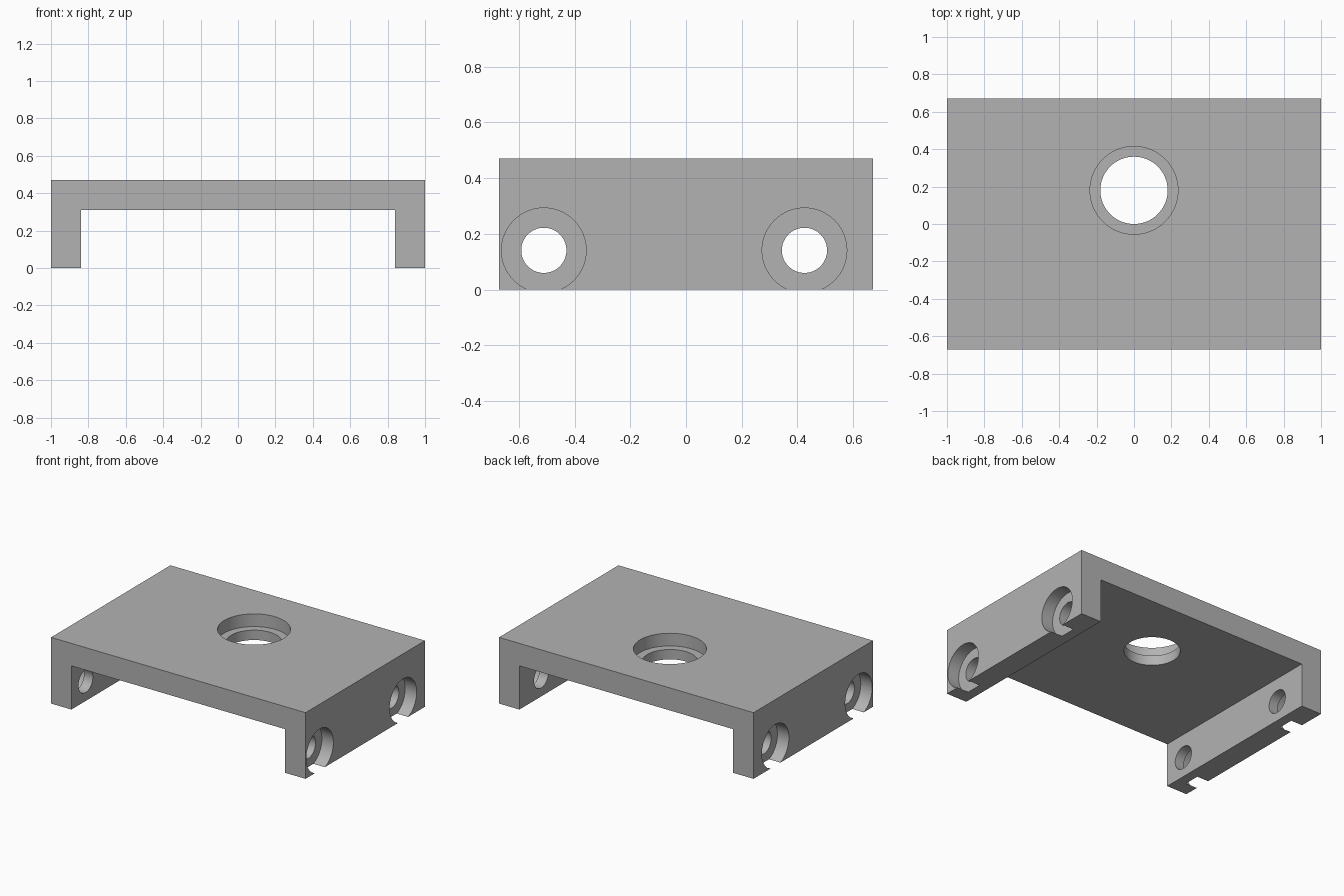
import bpy
import math

old = bpy.data.objects.get("Cube")
if old:
    bpy.data.objects.remove(old, do_unlink=True)

HALF_X, HALF_Y, HEIGHT, WALL = 1.0, 0.67, 0.47, 0.16
BORE_DEPTH = 0.09

# Plain grey metal
grey = bpy.data.materials.new("grey_metal")
grey.use_nodes = True
grey.diffuse_color = (0.45, 0.45, 0.45, 1)
grey.node_tree.nodes["Principled BSDF"].inputs["Base Color"].default_value = grey.diffuse_color

# Channel bracket: U-shaped profile extruded front to back
inner, under = HALF_X - WALL, HEIGHT - WALL
half = [(HALF_X, HEIGHT), (HALF_X, 0), (inner, 0), (inner, under)]
profile = half + [(-x, z) for x, z in reversed(half)]
n = len(profile)
verts = [(x, y, z) for y in (-HALF_Y, HALF_Y) for x, z in profile]
faces = [tuple(reversed(range(n))), tuple(range(n, 2 * n))]
faces += [(i, (i + 1) % n, (i + 1) % n + n, i + n) for i in range(n)]
mesh = bpy.data.meshes.new("channel_bracket")
mesh.from_pydata(verts, [], faces)
mesh.materials.append(grey)
bracket = bpy.data.objects.new("channel_bracket", mesh)
bpy.context.collection.objects.link(bracket)

# Make all face normals point outwards
bpy.ops.object.select_all(action="DESELECT")
bracket.select_set(True)
bpy.context.view_layer.objects.active = bracket
bpy.ops.object.mode_set(mode="EDIT")
bpy.ops.mesh.select_all(action="SELECT")
bpy.ops.mesh.normals_make_consistent(inside=False)
bpy.ops.object.mode_set(mode="OBJECT")


def drill(center, radius, depth, axis):
    """Cut a round hole of the given full depth, centred on a point."""
    turn = (0, math.pi / 2, 0) if axis == "X" else (0, 0, 0)
    bpy.ops.mesh.primitive_cylinder_add(vertices=64, radius=radius, depth=depth,
                                        location=center, rotation=turn)
    cutter = bpy.context.object
    cutter.name = "hole_cutter"
    cutter.hide_render = True
    cutter.data.materials.append(grey)
    cut = bracket.modifiers.new("hole", "BOOLEAN")
    cut.operation = "DIFFERENCE"
    cut.solver = "EXACT"
    cut.object = cutter
    bpy.context.view_layer.objects.active = bracket
    bpy.ops.object.modifier_apply(modifier=cut.name)
    bpy.data.objects.remove(cutter, do_unlink=True)


# Stepped hole in the top plate
drill((0, 0.18, HEIGHT), 0.18, 1, "Z")
drill((0, 0.18, HEIGHT), 0.235, 2 * BORE_DEPTH, "Z")

# Stepped screw holes in both side walls, wide side outwards
for y in (-0.51, 0.425):
    drill((0, y, 0.141), 0.081, 3, "X")
    for side in (-1, 1):
        drill((side * HALF_X, y, 0.141), 0.152, 2 * BORE_DEPTH, "X")

# Smooth hole walls with crisp edges
bpy.ops.object.select_all(action="DESELECT")
bracket.select_set(True)
bpy.context.view_layer.objects.active = bracket
bpy.ops.object.shade_smooth_by_angle(angle=math.radians(30))
